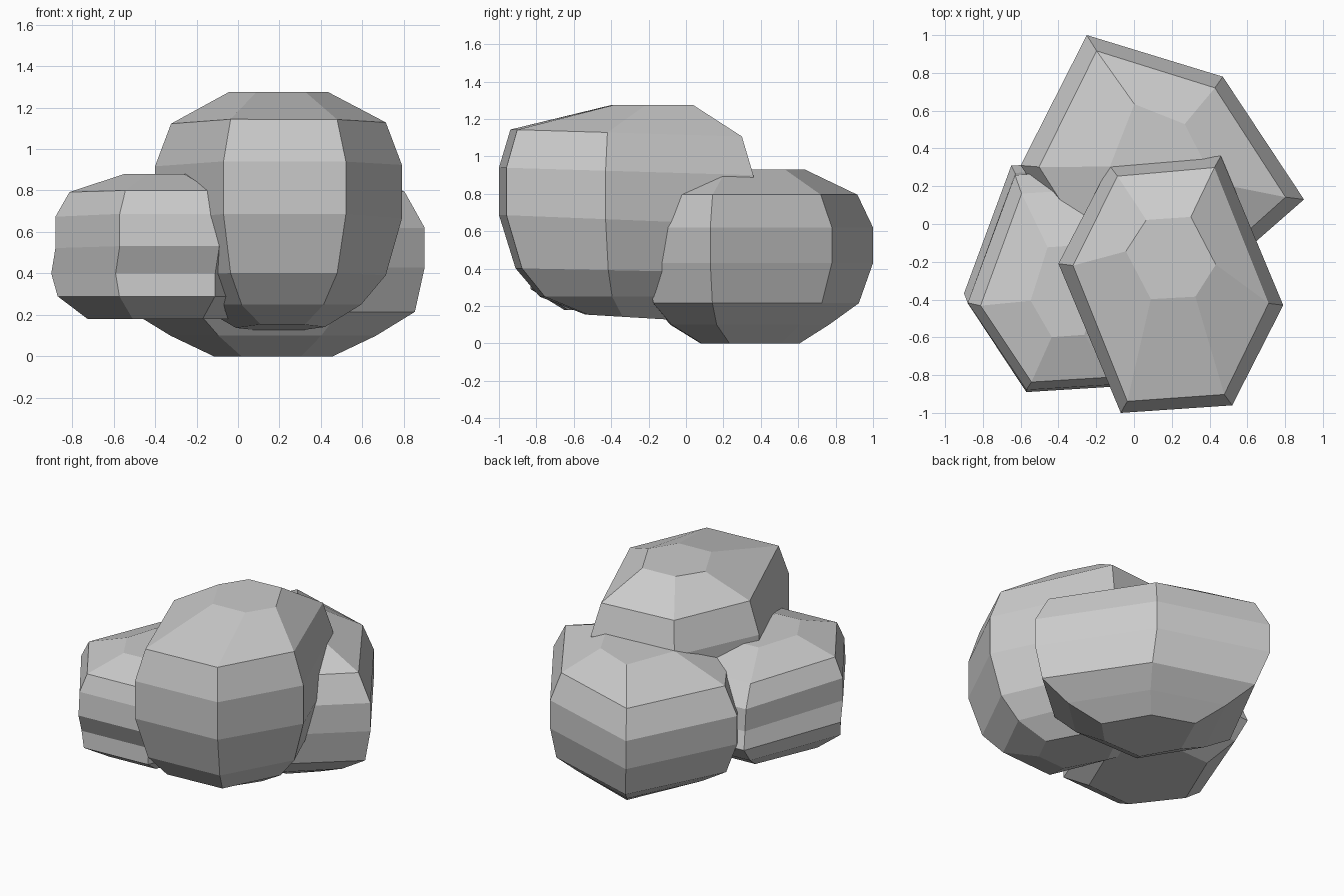
import bpy
import bmesh


def rock(name, outline, centre, rings):
    """Six-sided boulder: scaled copies of an outline, stacked and capped.
    Each ring is (z, x scale, y scale, x shift, y shift, slope along y)."""
    cx, cy = centre
    bm = bmesh.new()
    loops = []
    for z, fx, fy, dx, dy, slope in rings:
        loop = []
        for x, y in outline:
            oy = (y - cy) * fy
            loop.append(bm.verts.new((cx + dx + (x - cx) * fx,
                                      cy + dy + oy, z + slope * oy)))
        loops.append(loop)
    n = len(outline)
    for a, b in zip(loops, loops[1:]):
        for i in range(n):
            j = (i + 1) % n
            bm.faces.new((a[i], a[j], b[j], b[i]))
    bm.faces.new(loops[0][::-1])
    bm.faces.new(loops[-1])
    bmesh.ops.recalc_face_normals(bm, faces=bm.faces)
    mesh = bpy.data.meshes.new(name)
    bm.to_mesh(mesh)
    bm.free()
    obj = bpy.data.objects.new(name, mesh)
    bpy.context.collection.objects.link(obj)
    return obj


# Tall front boulder
rock("tall_front_rock",
     [(-0.07, -1.0), (0.52, -0.96), (0.79, -0.43),
      (0.46, 0.36), (-0.13, 0.31), (-0.40, -0.21)], (0.195, -0.32),
     [(0.14, 0.36, 0.35, 0.01, 0.02, -0.06),
      (0.25, 0.67, 0.68, 0.0, 0.0, 0.0),
      (0.39, 0.87, 0.87, 0.0, 0.0, -0.02),
      (0.66, 1.0, 1.0, 0.0, 0.0, -0.04),
      (0.92, 1.0, 1.0, 0.0, 0.0, -0.03),
      (1.125, 0.87, 0.91, 0.0, 0.0, -0.03),
      (1.275, 0.40, 0.32, 0.0, 0.14, 0.0)])

# Small left boulder
rock("small_left_rock",
     [(-0.57, -0.89), (-0.09, -0.86), (0.16, -0.17),
      (-0.15, 0.30), (-0.63, 0.27), (-0.88, -0.42)], (-0.36, -0.295),
     [(0.18, 0.70, 0.60, 0.0, 0.0, 0.0),
      (0.29, 0.96, 0.90, -0.01, 0.0, 0.0),
      (0.40, 1.0, 0.98, -0.02, 0.05, 0.0),
      (0.52, 1.0, 1.0, 0.0, 0.0, -0.02),
      (0.67, 1.0, 0.98, 0.0, 0.0, -0.03),
      (0.79, 0.87, 0.86, 0.0, -0.03, -0.02),
      (0.88, 0.36, 0.41, 0.0, -0.06, 0.0)])

# Broad back boulder
rock("broad_back_rock",
     [(-0.25, -0.23), (0.50, -0.22), (0.90, 0.13),
      (0.47, 0.78), (-0.25, 1.0), (-0.60, 0.31)], (0.15, 0.24),
     [(0.0, 0.38, 0.43, 0.02, 0.04, 0.0),
      (0.10, 0.66, 0.69, 0.02, 0.0, 0.0),
      (0.215, 0.91, 0.90, 0.02, 0.0, 0.0),
      (0.43, 1.0, 1.0, 0.0, 0.0, 0.0),
      (0.62, 1.0, 1.0, 0.0, 0.0, 0.0),
      (0.795, 0.87, 0.89, 0.0, 0.0, 0.0),
      (0.93, 0.37, 0.48, 0.0, 0.03, 0.0)])
